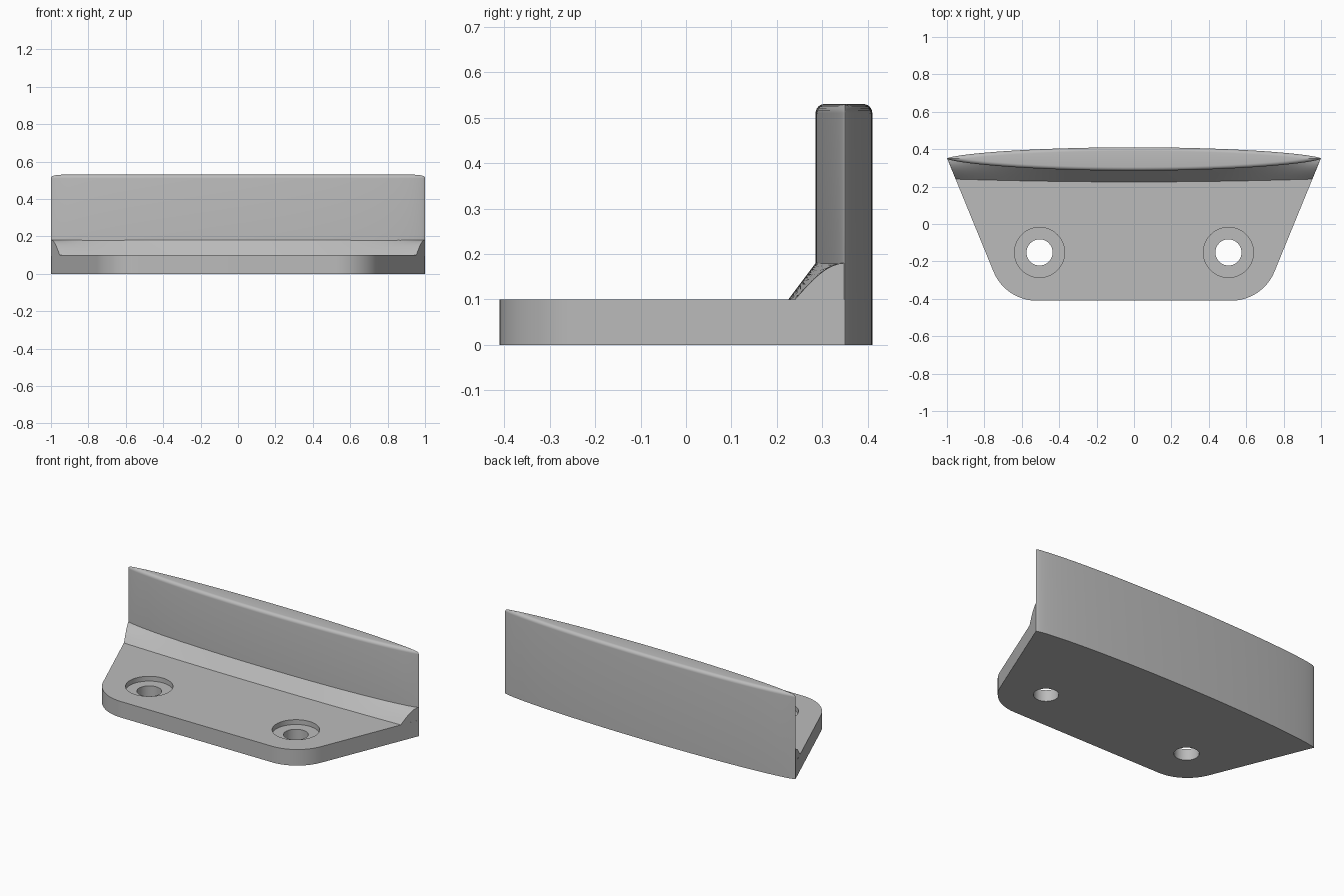
import bpy, bmesh, math

if "Cube" in bpy.data.objects:
    bpy.data.objects.remove(bpy.data.objects["Cube"])

grey = bpy.data.materials.new("light_grey")
grey.diffuse_color = (0.5, 0.5, 0.5, 1)
grey.use_nodes = True
grey.node_tree.nodes["Principled BSDF"].inputs["Base Color"].default_value = grey.diffuse_color

MID_Y = 0.35          # centre line of the upright plate
N = 72                # columns along x


def make(name, bm):
    bmesh.ops.remove_doubles(bm, verts=bm.verts, dist=1e-5)
    bmesh.ops.recalc_face_normals(bm, faces=bm.faces)
    me = bpy.data.meshes.new(name)
    bm.to_mesh(me)
    bm.free()
    me.materials.append(grey)
    ob = bpy.data.objects.new(name, me)
    bpy.context.collection.objects.link(ob)
    return ob


def loft(name, sections):
    """Skin closed cross-sections and cap both ends."""
    bm = bmesh.new()
    rows = [[bm.verts.new(p) for p in s] for s in sections]
    n = len(rows[0])
    for a, b in zip(rows, rows[1:]):
        for j in range(n):
            k = (j + 1) % n
            bm.faces.new((a[j], a[k], b[k], b[j]))
    bm.faces.new(rows[0])
    bm.faces.new(rows[-1])
    return make(name, bm)


def prism(name, outline, z0, z1):
    return loft(name, [[(x, y, z) for x, y in outline] for z in (z0, z1)])


def bulge(x):
    return max(0.0, 1 - x * x) ** 0.65


def wall_x(y):
    return 0.999 - (MID_Y - y) * 0.41


columns = [-math.cos(math.pi * i / N) for i in range(N + 1)]

# Base: tapered plan with two rounded front corners
R, FRONT = 0.25, -0.41
lean = math.atan(0.41)
cy = FRONT + R
cx = wall_x(cy) - R / math.cos(lean)
right = [(wall_x(MID_Y), MID_Y)]
for i in range(17):
    a = -lean + (-math.pi / 2 + lean) * i / 16
    right.append((cx + R * math.cos(a), cy + R * math.sin(a)))
base = prism("mounting_bracket", right + [(-x, y) for x, y in reversed(right)], 0, 0.10)

# Upright plate: lens-shaped plan with a rounded top edge
ROUND, SHOULDER = 0.02, 0.51
sections = []
for x in columns:
    wf, wb = 0.065 * bulge(x), 0.06 * bulge(x)

    def rim(w, side):
        pts = []
        for k in range(7):
            d = min(ROUND, w) * (1 - math.cos(k * math.pi / 12))
            h = math.sqrt(max(0, ROUND ** 2 - (ROUND - d) ** 2))
            pts.append((x, MID_Y + side * (w - d), SHOULDER + h))
        return pts

    sections.append([(x, MID_Y - wf, 0)] + rim(wf, -1)
                    + rim(wb, 1)[::-1] + [(x, MID_Y + wb, 0)])
plate = loft("upright_plate", sections)

# Sloping brace in the corner between base and plate
sections = []
for u in columns:
    yb, yf = 0.225 + 0.015 * u * u, MID_Y - 0.065 * bulge(u)
    pts = []
    for k in range(9):
        f = k / 8
        e = u ** 8
        pts.append((yb + (yf - yb) * f,
                    0.10 + 0.08 * (f * (1 - e) + math.sin(f * math.pi / 2) * e)))
    pts += [(MID_Y, 0.18), (MID_Y, 0.05), (yb, 0.05)]
    sections.append([(u * wall_x(y) * 0.9995, y, z) for y, z in pts])
brace = loft("brace", sections)


# Counterbored screw holes
def disc(name, x, y, r, z0, z1):
    ring = [(x + r * math.cos(i * math.pi / 24), y + r * math.sin(i * math.pi / 24))
            for i in range(48)]
    return prism(name, ring, z0, z1)


cutters = []
for s in (-1, 1):
    cutters.append(disc("screw_hole", s * 0.505, -0.152, 0.07, -0.1, 0.3))
    cutters.append(disc("counterbore", s * 0.505, -0.152, 0.134, 0.07, 0.3))

# Merge everything into one solid
bpy.context.view_layer.objects.active = base
base.select_set(True)
steps = [(c, 'DIFFERENCE') for c in cutters] + [(brace, 'UNION'), (plate, 'UNION')]
for ob, op in steps:
    ob.hide_render = True
    m = base.modifiers.new(ob.name, 'BOOLEAN')
    m.operation, m.solver, m.object = op, 'EXACT', ob
    bpy.ops.object.modifier_apply(modifier=m.name)
    bpy.data.objects.remove(ob)
bpy.ops.object.shade_smooth_by_angle(angle=math.radians(25))
